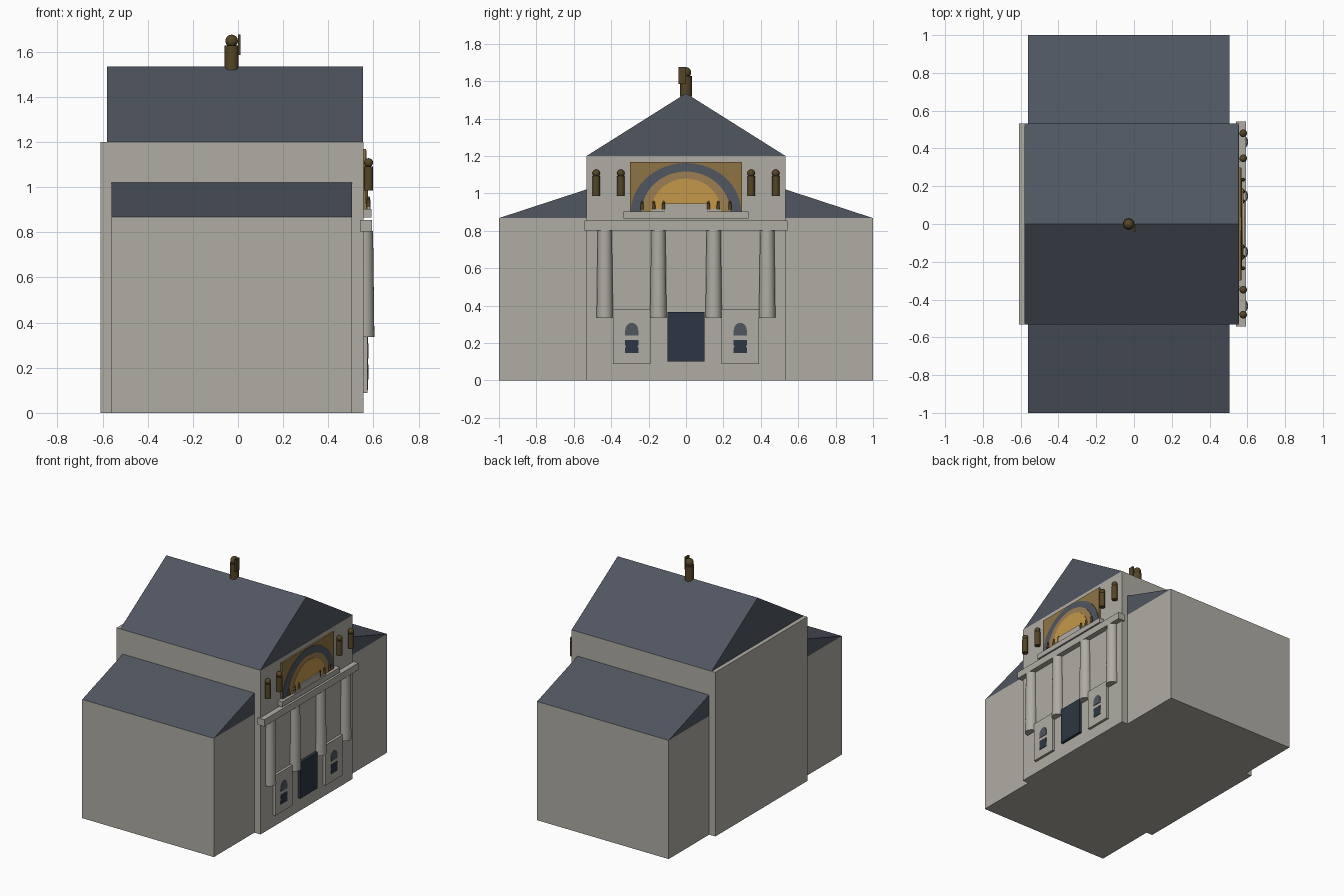
import bpy, bmesh, math
from mathutils import Matrix

if "Cube" in bpy.data.objects:
    bpy.data.objects.remove(bpy.data.objects["Cube"])


def material(name, rgb):
    lin = [((c / 255 + 0.055) / 1.055) ** 2.4 for c in rgb]
    m = bpy.data.materials.new(name)
    m.diffuse_color = (*lin, 1)
    m.use_nodes = True
    m.node_tree.nodes["Principled BSDF"].inputs["Base Color"].default_value = m.diffuse_color
    return m


STONE = material("pale_stone", (175, 172, 163))
SLATE = material("slate", (80, 86, 97))
NAVY = material("dark_navy", (44, 55, 67))
BRONZE = material("bronze", (84, 69, 38))
OCHRE = material("ochre", (143, 116, 68))
TAN = material("tan", (156, 127, 82))
GOLD = material("gold", (196, 152, 72))


def finish(name, bm, mat, smooth=False):
    bmesh.ops.recalc_face_normals(bm, faces=bm.faces)
    me = bpy.data.meshes.new(name)
    bm.to_mesh(me)
    bm.free()
    me.materials.append(mat)
    ob = bpy.data.objects.new(name, me)
    bpy.context.collection.objects.link(ob)
    if smooth:
        bpy.ops.object.select_all(action='DESELECT')
        ob.select_set(True)
        bpy.context.view_layer.objects.active = ob
        bpy.ops.object.shade_smooth_by_angle(angle=math.radians(40))
    return ob


def prism(name, pts, x0, x1, mat):
    """Extrude a (y, z) outline along x."""
    bm = bmesh.new()
    face = bm.faces.new([bm.verts.new((x0, y, z)) for y, z in pts])
    ext = bmesh.ops.extrude_face_region(bm, geom=[face])
    verts = [g for g in ext["geom"] if isinstance(g, bmesh.types.BMVert)]
    bmesh.ops.translate(bm, verts=verts, vec=(x1 - x0, 0, 0))
    return finish(name, bm, mat)


def box(name, x, y, z, mat):
    return prism(name, [(y[0], z[0]), (y[1], z[0]), (y[1], z[1]), (y[0], z[1])], x[0], x[1], mat)


def tube(name, x, y, z0, z1, r0, r1, mat):
    bm = bmesh.new()
    bmesh.ops.create_cone(bm, cap_ends=True, segments=24, radius1=r0, radius2=r1, depth=z1 - z0,
                          matrix=Matrix.Translation((x, y, (z0 + z1) / 2)))
    return finish(name, bm, mat, True)


def ball(name, x, y, z, r, mat):
    bm = bmesh.new()
    bmesh.ops.create_uvsphere(bm, u_segments=20, v_segments=12, radius=r,
                              matrix=Matrix.Translation((x, y, z)))
    return finish(name, bm, mat, True)


def half_ellipse(a, h, z, y=0, n=32):
    return [(y + a * math.cos(math.pi * i / n), z + h * math.sin(math.pi * i / n)) for i in range(n + 1)]


# Main hall and its gabled roof
box("main_hall", (-0.61, 0.555), (-0.532, 0.532), (0, 1.2), STONE)
prism("main_roof", [(-0.532, 1.2), (0.532, 1.2), (0, 1.535)], -0.58, 0.553, SLATE)

# Side wings with lean-to roofs
for s, side in ((-1, "front"), (1, "back")):
    box(side + "_wing", (-0.56, 0.505), sorted((s * 0.53, s)), (0, 0.868), STONE)
    prism(side + "_wing_roof", [(s * 0.53, 0.868), (s, 0.868), (s * 0.53, 1.022)], -0.56, 0.505, SLATE)

# Entablature, ledge and door
box("entablature", (0.54, 0.594), (-0.543, 0.543), (0.803, 0.854), STONE)
box("lunette_ledge", (0.55, 0.592), (-0.333, 0.333), (0.866, 0.903), STONE)
box("door", (0.55, 0.575), (-0.1, 0.1), (0.102, 0.367), NAVY)

# Half-engaged tapered columns
for y in (-0.434, -0.148, 0.148, 0.434):
    tube("column", 0.56, y, 0.336, 0.805, 0.044, 0.038, STONE)

# Relief panels with little windows
for y in (-0.29, 0.29):
    box("relief_panel", (0.55, 0.574), (y - 0.099, y + 0.099), (0.087, 0.382), STONE)
    prism("arched_window", [(y - 0.037, 0.24), (y + 0.037, 0.24)] + half_ellipse(0.035, 0.04, 0.268, y, 10),
          0.57, 0.578, SLATE)
    prism("lower_window", [(y - 0.037, 0.147), (y + 0.037, 0.147), (y + 0.037, 0.175), (y + 0.03, 0.182),
                           (y + 0.037, 0.189), (y + 0.035, 0.215), (y - 0.035, 0.215), (y - 0.037, 0.189),
                           (y - 0.03, 0.182), (y - 0.037, 0.175)], 0.57, 0.578, NAVY)

# Lunette: layered arches on a plate
box("lunette_panel", (0.55, 0.566), (-0.3, 0.3), (0.9, 1.168), OCHRE)
prism("outer_arch", half_ellipse(0.295, 0.262, 0.9), 0.56, 0.570, SLATE)
prism("middle_arch", half_ellipse(0.236, 0.217, 0.9), 0.565, 0.573, TAN)
prism("inner_arch", half_ellipse(0.188, 0.179, 0.9), 0.568, 0.576, GOLD)

# Pale plinth and small figures under the arch
box("lunette_plinth", (0.57, 0.586), (-0.112, 0.112), (0.9, 0.946), STONE)
box("lunette_step", (0.57, 0.583), (-0.185, 0.185), (0.9, 0.918), STONE)
for s in (-1, 1):
    for y in (0.12, 0.172, 0.235):
        tube("small_figure", 0.578, s * y, 0.915, 0.947, 0.009, 0.007, BRONZE)
        ball("small_figure_head", 0.578, s * y, 0.952, 0.007, BRONZE)

# Facade statues
for y in (-0.48, -0.348, 0.348, 0.48):
    tube("statue_body", 0.578, y, 0.985, 1.092, 0.02, 0.02, BRONZE)
    ball("statue_head", 0.578, y, 1.108, 0.02, BRONZE)

# Roof statue with a raised plate
tube("roof_statue_body", -0.028, 0, 1.518, 1.627, 0.031, 0.031, BRONZE)
ball("roof_statue_head", -0.028, 0, 1.647, 0.028, BRONZE)
box("roof_statue_plate", (0.0, 0.011), (-0.04, 0.0), (1.585, 1.676), BRONZE)
